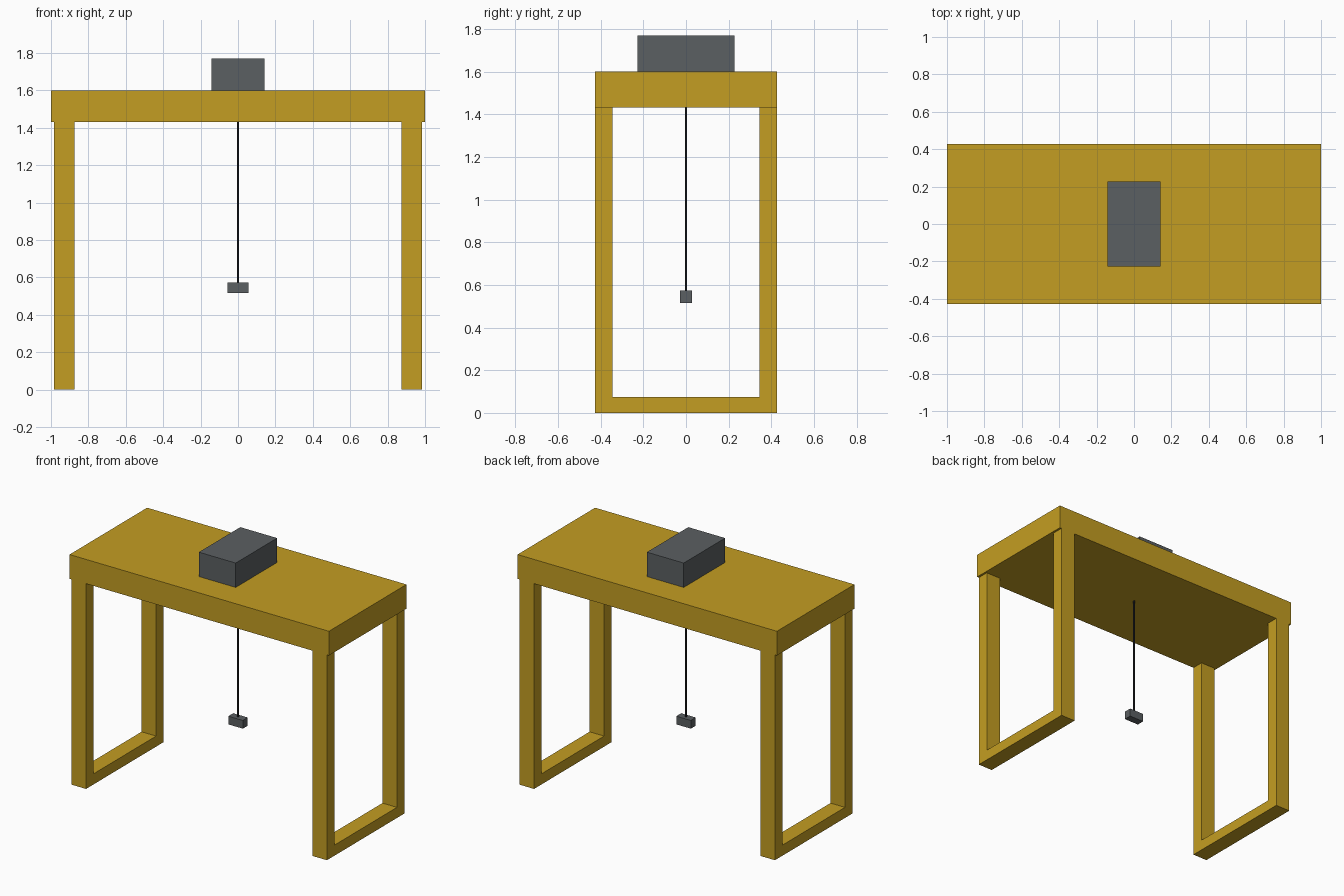
import bpy

if "Cube" in bpy.data.objects:
    bpy.data.objects.remove(bpy.data.objects["Cube"])

def material(name, rgb):
    m = bpy.data.materials.new(name)
    m.diffuse_color = (*rgb, 1)
    m.use_nodes = True
    m.node_tree.nodes["Principled BSDF"].inputs["Base Color"].default_value = m.diffuse_color
    return m

gold = material("golden_yellow", (0.55, 0.34, 0.016))
grey = material("slate_grey", (0.105, 0.115, 0.122))
black = material("cable_black", (0.02, 0.021, 0.025))

def box(name, lo, hi, mat):
    bpy.ops.mesh.primitive_cube_add(size=1, location=[(a + b) / 2 for a, b in zip(lo, hi)])
    o = bpy.context.object
    o.name = name
    o.scale = [b - a for a, b in zip(lo, hi)]
    bpy.ops.object.transform_apply(location=False, rotation=False, scale=True)
    o.data.materials.append(mat)
    return o

# Overhead girder
W, TOP, UNDER = 0.427, 1.60, 1.431
box("girder", (-1, -W, UNDER), (1, W, TOP), gold)

# Two end frames: a pair of legs joined by a foot bar
for side, x0, x1 in (("left", -0.985, -0.873), ("right", 0.873, 0.985)):
    box(side + "_front_leg", (x0, -W, 0), (x1, -0.344, UNDER), gold)
    box(side + "_back_leg", (x0, 0.344, 0), (x1, W, UNDER), gold)
    box(side + "_foot_bar", (x0, -0.344, 0), (x1, 0.344, 0.074), gold)

# Hoist housing on top
box("hoist_housing", (-0.142, -0.228, TOP), (0.142, 0.228, 1.77), grey)

# Hanging cable and load block
bpy.ops.mesh.primitive_cylinder_add(vertices=8, radius=0.005, depth=UNDER - 0.573,
                                    location=(0, 0, (UNDER + 0.573) / 2))
cable = bpy.context.object
cable.name = "cable"
cable.data.materials.append(black)
box("load_block", (-0.056, -0.027, 0.516), (0.056, 0.027, 0.573), grey)
